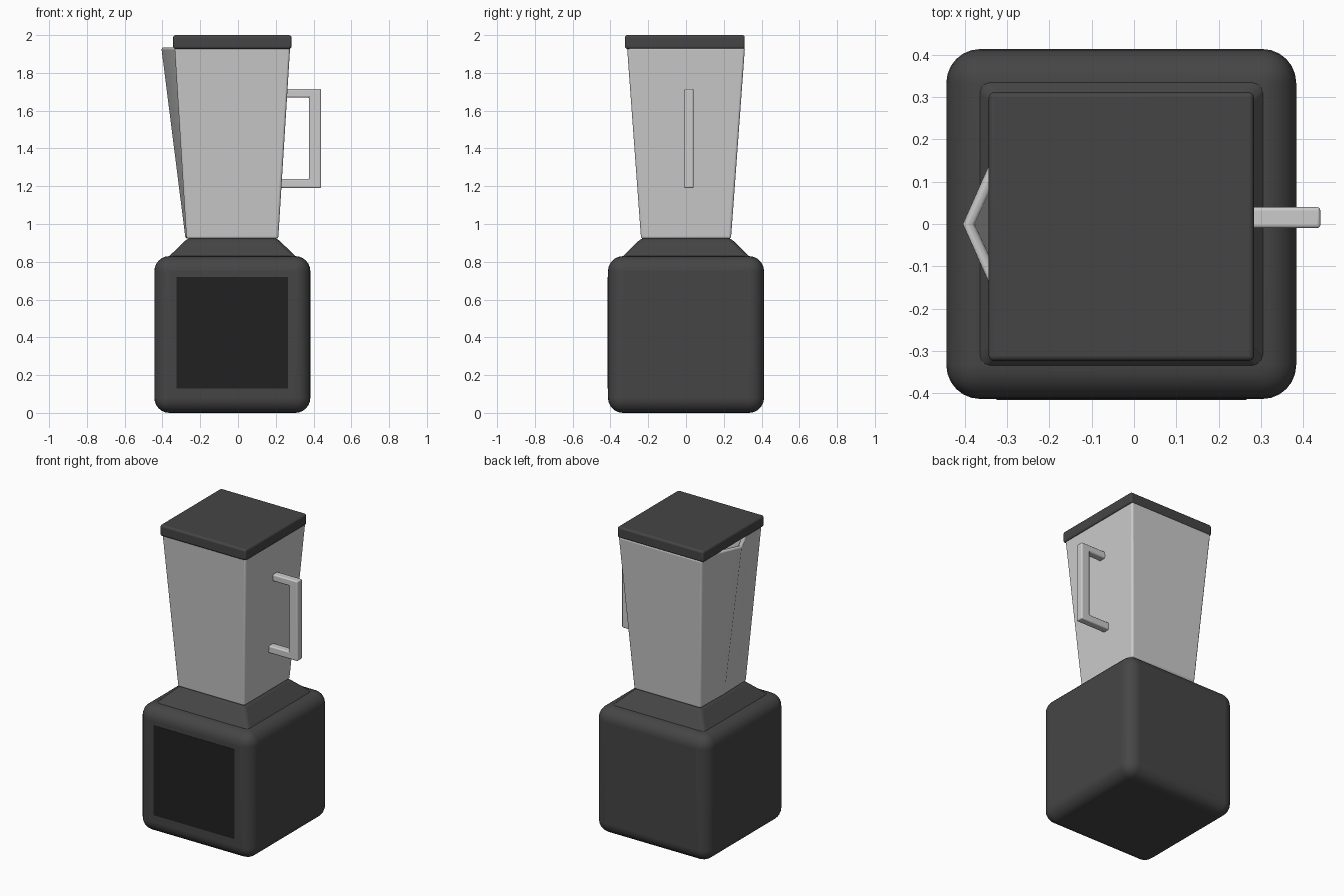
import bpy, bmesh, math

if "Cube" in bpy.data.objects:
    bpy.data.objects.remove(bpy.data.objects["Cube"])

CX = -0.03  # shared axis of base, jar and lid


def material(name, v):
    m = bpy.data.materials.new(name)
    m.diffuse_color = (v, v, v, 1)
    m.use_nodes = True
    m.node_tree.nodes["Principled BSDF"].inputs["Base Color"].default_value = m.diffuse_color
    return m


def finish(name, bm, bevel=0, segments=4, mat=None):
    bmesh.ops.recalc_face_normals(bm, faces=bm.faces)
    mesh = bpy.data.meshes.new(name)
    bm.to_mesh(mesh)
    bm.free()
    ob = bpy.data.objects.new(name, mesh)
    bpy.context.collection.objects.link(ob)
    if mat:
        mesh.materials.append(mat)
    if bevel:
        b = ob.modifiers.new("bevel", 'BEVEL')
        b.width, b.segments = bevel, segments
        b.limit_method, b.angle_limit = 'ANGLE', math.radians(35)
    bpy.ops.object.select_all(action='DESELECT')
    ob.select_set(True)
    bpy.context.view_layer.objects.active = ob
    bpy.ops.object.shade_smooth_by_angle(angle=math.radians(35))
    if bevel:
        ob.modifiers.new("normals", 'WEIGHTED_NORMAL').keep_sharp = True
    return ob


def skin(bm, loops):
    """Bridge successive point loops and cap both ends."""
    rings = [[bm.verts.new(p) for p in loop] for loop in loops]
    for a, b in zip(rings, rings[1:]):
        for i in range(len(a)):
            j = (i + 1) % len(a)
            bm.faces.new((a[i], a[j], b[j], b[i]))
    bm.faces.new(rings[0][::-1])
    bm.faces.new(rings[-1])


def square(hx, hy, z):
    return [(CX + sx * hx, sy * hy, z) for sx, sy in ((-1, -1), (1, -1), (1, 1), (-1, 1))]


dark = material("dark_plastic", 0.06)
black = material("black_panel", 0.015)

# Motor base: rounded block with a sloping collar
bm = bmesh.new()
skin(bm, [square(0.413, 0.413, 0), square(0.413, 0.413, 0.83)])
finish("motor_base", bm, 0.08, 6, dark)

bm = bmesh.new()
skin(bm, [square(0.375, 0.375, 0.79), square(0.235, 0.235, 0.926)])
finish("base_collar", bm, 0.02, 3, dark)

# Front panel, nearly flush
bm = bmesh.new()
skin(bm, [[(x, y, z) for x, z in ((-0.325, 0.13), (0.265, 0.13), (0.265, 0.72), (-0.325, 0.72))]
          for y in (-0.415, -0.40)])
finish("front_panel", bm, mat=black)


# Hollow jar: tapered square section with a V-shaped pouring spout on the left
def jar_loop(hx, hy, spout, w, z):
    return [(CX - hx, -hy, z), (CX + hx, -hy, z), (CX + hx, hy, z), (CX - hx, hy, z),
            (CX - hx, w, z), (CX - hx - spout, 0, z), (CX - hx, -w, z)]


T = 0.026
bm = bmesh.new()
skin(bm, [jar_loop(0.243, 0.238, 0.005, 0.15, 0.922),
          jar_loop(0.306, 0.312, 0.07, 0.155, 1.935),
          jar_loop(0.306 - T, 0.312 - T, 0.068, 0.145, 1.935),
          jar_loop(0.244 - T, 0.24 - T, 0.005, 0.14, 0.95)])
finish("jar", bm, 0.012, 3)

# Lid
bm = bmesh.new()
skin(bm, [square(0.313, 0.317, 1.927), square(0.313, 0.317, 2.0)])
lid = finish("lid", bm, 0.012, 3, dark)
lid.location.y = -0.006

# Handle: U-shaped profile given thickness in y
profile = [(0.215, 1.19), (0.44, 1.19), (0.44, 1.715), (0.25, 1.715),
           (0.25, 1.67), (0.377, 1.67), (0.377, 1.238), (0.215, 1.238)]
bm = bmesh.new()
skin(bm, [[(x, y, z) for x, z in profile] for y in (-0.01, 0.04)])
finish("handle", bm, 0.008, 3)
